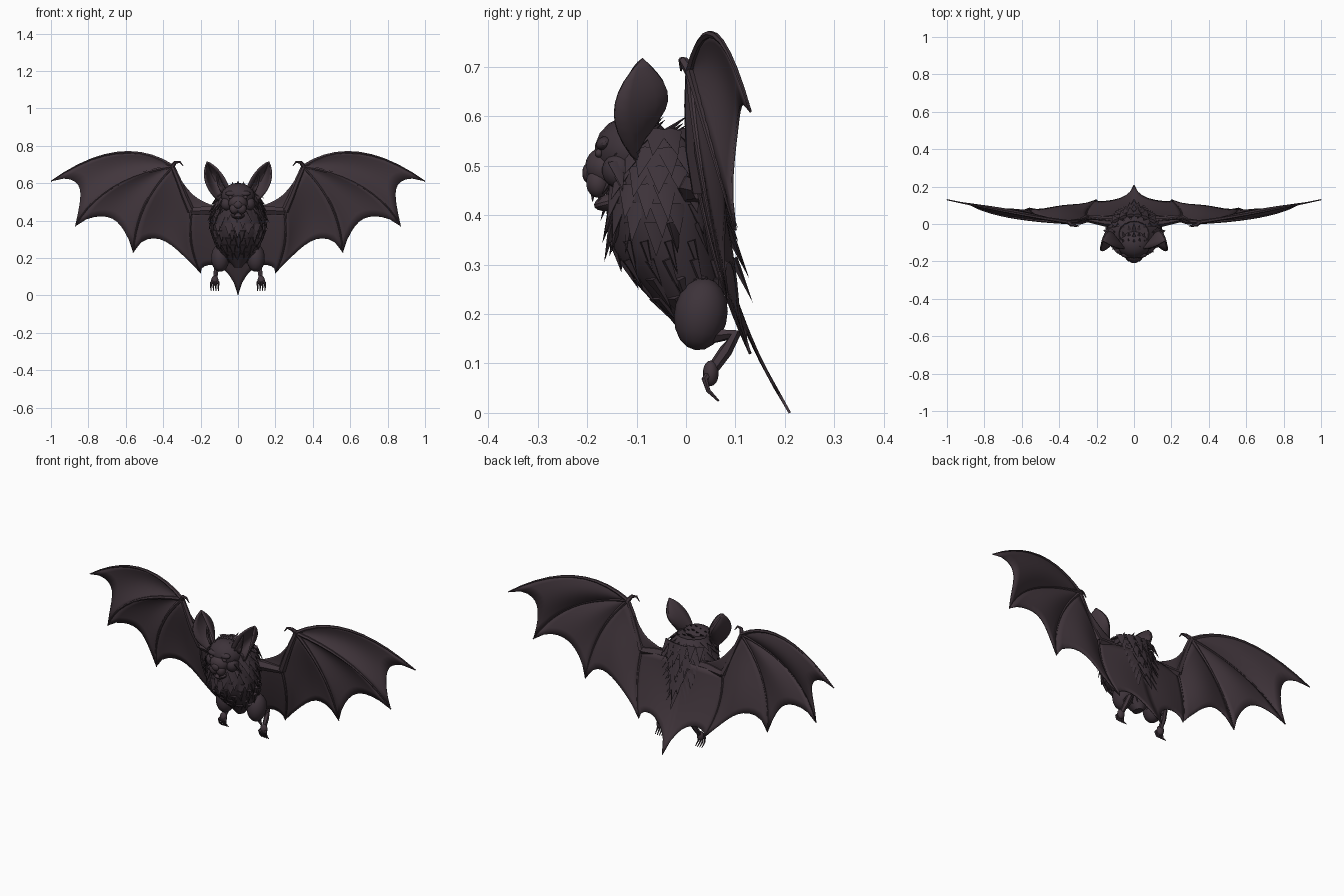
import bpy, bmesh, math, random
from mathutils import Vector as V, Matrix

random.seed(4)
cube = bpy.data.objects.get("Cube")
if cube:
    bpy.data.objects.remove(cube, do_unlink=True)


def material(name, rgb):
    m = bpy.data.materials.new(name)
    m.use_nodes = True
    m.diffuse_color = (*rgb, 1)
    bsdf = m.node_tree.nodes["Principled BSDF"]
    bsdf.inputs["Base Color"].default_value = (*rgb, 1)
    bsdf.inputs["Roughness"].default_value = .8
    return m


SKIN = material("dusky plum skin", (.054, .037, .046))
FUR = material("dark plum fur", (.047, .033, .042))


def finish(obj, mat, mirror=False, thick=0):
    obj.data.materials.clear()
    obj.data.materials.append(mat)
    bpy.ops.object.select_all(action='DESELECT')
    obj.select_set(True)
    bpy.context.view_layer.objects.active = obj
    bpy.ops.object.shade_smooth_by_angle(angle=math.radians(35))
    if thick:
        sol = obj.modifiers.new("thickness", 'SOLIDIFY')
        sol.thickness, sol.offset = thick, 0
    if mirror:
        obj.modifiers.new("mirror", 'MIRROR')
    return obj


def from_bmesh(name, bm, mat, **kw):
    bmesh.ops.recalc_face_normals(bm, faces=bm.faces)
    mesh = bpy.data.meshes.new(name)
    bm.to_mesh(mesh)
    bm.free()
    obj = bpy.data.objects.new(name, mesh)
    bpy.context.collection.objects.link(obj)
    return finish(obj, mat, **kw)


def rib(a, m, c):
    """Smooth arc from a through m to c."""
    a, m, c = V(a), V(m), V(c)
    k = 2 * m - (a + c) / 2
    return lambda t: a * (1 - t) ** 2 + k * 2 * t * (1 - t) + c * t * t


def panel(name, ra, rb, scallop, billow, mat=SKIN, n=10, thick=.005):
    """Membrane stretched between two ribs, with a scalloped free edge."""
    bm = bmesh.new()
    grid = []
    for i in range(n + 1):
        s = i / n
        reach = 1 - scallop * (4 * s * (1 - s)) ** .75
        row = []
        for j in range(n + 1):
            t = reach * j / n
            p = ra(t).lerp(rb(t), s)
            p.y += billow * math.sin(math.pi * s) * math.sin(math.pi * t)
            row.append(bm.verts.new(p))
        grid.append(row)
    for i in range(n):
        for j in range(n):
            bm.faces.new((grid[i][j], grid[i + 1][j], grid[i + 1][j + 1], grid[i][j + 1]))
    bmesh.ops.remove_doubles(bm, verts=bm.verts, dist=.0005)
    return from_bmesh(name, bm, mat, mirror=True, thick=thick)


def tube(name, pts, r0, r1, mat=SKIN, mirror=True):
    """Tapering bone along points."""
    cu = bpy.data.curves.new(name, 'CURVE')
    cu.dimensions, cu.bevel_depth, cu.bevel_resolution = '3D', 1, 1
    cu.use_fill_caps = True
    sp = cu.splines.new('POLY')
    sp.points.add(len(pts) - 1)
    for i, p in enumerate(pts):
        sp.points[i].co = (*p, 1)
        sp.points[i].radius = r0 + (r1 - r0) * i / (len(pts) - 1)
    obj = bpy.data.objects.new(name, cu)
    bpy.context.collection.objects.link(obj)
    bpy.ops.object.select_all(action='DESELECT')
    obj.select_set(True)
    bpy.context.view_layer.objects.active = obj
    bpy.ops.object.convert(target='MESH')
    return finish(bpy.context.object, mat, mirror=mirror)


def ellipsoid(name, at, size, mat=SKIN, mirror=False, tilt=0):
    bm = bmesh.new()
    mx = Matrix.Translation(at) @ Matrix.Rotation(tilt, 4, 'X') @ Matrix.Diagonal((*size, 1))
    bmesh.ops.create_uvsphere(bm, u_segments=14, v_segments=9, radius=1, matrix=mx)
    return from_bmesh(name, bm, mat, mirror=mirror)


def tuft(bm, root, way, length, width):
    """Flat pointed lock of fur."""
    way = V(way).normalized()
    mx = (Matrix.Translation(V(root) + way * length * .4) @ way.to_track_quat('Z', 'Y').to_matrix().to_4x4()
          @ Matrix.Diagonal((1, .4, 1, 1)))
    bmesh.ops.create_cone(bm, segments=5, radius1=width, radius2=0, depth=length, cap_ends=True, matrix=mx)


# Wing skeleton
wrist, elbow, shoulder = (.35, .01, .69), (.25, .03, .45), (.1, .02, .47)
finger_1 = rib(wrist, (.65, .06, .762), (1, .13, .61))
finger_2 = rib(wrist, (.67, .04, .58), (.87, .1, .37))
finger_3 = rib(wrist, (.5, .035, .48), (.56, .085, .23))
side_rib = rib(elbow, (.25, .07, .28), (.2, .13, .12))
spine = rib((0, .06, .47), (0, .09, .25), (0, .21, 0))
for i, f in enumerate((finger_1, finger_2, finger_3)):
    tube(f"finger_bone_{i + 1}", [f(t / 10) for t in range(11)], .011, .003)
tube("side_rib_bone", [side_rib(t / 8) for t in range(9)], .008, .003)
tube("forearm", [elbow, (.285, .015, .53), (.32, .01, .62), wrist], .02, .012)
tube("upper_arm", [(.06, .01, .45), (.16, .015, .455), elbow], .035, .02)
tube("thumb_claw", [wrist, (.335, -.005, .712), (.31, -.01, .714), (.293, -.01, .692)], .013, .002)

# Wing membranes
panel("outer_membrane", finger_1, finger_2, .17, .025)
panel("middle_membrane", finger_2, finger_3, .22, .025)
panel("inner_membrane", finger_3, side_rib, .27, .03)
panel("tail_membrane", side_rib, spine, .24, .01)
panel("front_membrane", rib(elbow, (.305, .015, .57), wrist), rib(elbow, (.175, .02, .46), shoulder), .35, .01)

# Torso: rings of height, depth centre, half width, half depth
RINGS = [(.15, .03, .02, .03), (.2, .015, .065, .055), (.26, -.01, .105, .085), (.33, -.04, .13, .11),
         (.4, -.045, .145, .108), (.46, -.05, .135, .105), (.52, -.05, .115, .095), (.57, -.05, .08, .065)]


def torso_point(z, a):
    for lo, hi in zip(RINGS, RINGS[1:]):
        if z <= hi[0]:
            break
    k = (z - lo[0]) / (hi[0] - lo[0])
    cy, rx, ry = (lo[i] + (hi[i] - lo[i]) * k for i in (1, 2, 3))
    return V((rx * math.sin(a), cy - ry * math.cos(a), z))


bm = bmesh.new()
SEG = 18
loops = [[bm.verts.new(torso_point(r[0], math.tau * i / SEG)) for i in range(SEG)] for r in RINGS]
for lo, hi in zip(loops, loops[1:]):
    for i in range(SEG):
        bm.faces.new((lo[i], lo[(i + 1) % SEG], hi[(i + 1) % SEG], hi[i]))
bm.faces.new(loops[0])
bm.faces.new(loops[-1])
from_bmesh("torso", bm, FUR)

# Body fur: close on the belly, bristling at the neck
bm = bmesh.new()
for row in range(10):
    z = .23 + row * .037
    flare = .08 + .05 * row
    count = 10 + min(row, 5)
    for i in range(count):
        a = math.tau * (i + .5 * (row % 2) + random.uniform(-.2, .2)) / count
        out = V((math.sin(a), -math.cos(a), 0))
        slope = torso_point(z - .03, a) - torso_point(z, a)
        tuft(bm, torso_point(z, a) - out * .004, slope.normalized() + out * flare,
             random.uniform(.06, .085), .026)
from_bmesh("body_fur", bm, FUR)

# Mane running down the back over the membrane
bm = bmesh.new()
for row in range(8):
    z = .54 - row * .033
    half = .1 - row * .009
    count = 6 - row // 2
    for i in range(count):
        u = 2 * i / (count - 1) - 1
        y = .05 + row * .007 - .03 * u * u
        tuft(bm, (u * half, y, z + random.uniform(-.01, .01)), (u * .25, .45, -1), random.uniform(.08, .1), .024)
from_bmesh("back_mane", bm, FUR)

# Head and face
ellipsoid("head", (0, -.105, .53), (.092, .08, .072), FUR)
ellipsoid("snout", (0, -.162, .495), (.052, .042, .044), SKIN, tilt=.5)
ellipsoid("upper_lip", (.02, -.178, .465), (.026, .024, .03), SKIN, mirror=True)
ellipsoid("nose_pad", (0, -.198, .485), (.022, .012, .02), SKIN)
ellipsoid("brow_ridge", (.035, -.165, .545), (.032, .018, .014), FUR, mirror=True, tilt=.5)
ellipsoid("cheek", (.06, -.135, .49), (.034, .035, .036), FUR, mirror=True)
ellipsoid("eye", (.04, -.176, .525), (.011, .008, .009), SKIN, mirror=True)
ellipsoid("lower_jaw", (0, -.147, .428), (.036, .04, .018), SKIN, tilt=.25)
tube("upper_fang", [(.02, -.188, .45), (.019, -.189, .428)], .006, .001)
tube("lower_fang", [(.015, -.174, .425), (.015, -.177, .446)], .005, .001)

# Head fur: crown and cheek ruff
bm = bmesh.new()
for row in range(4):
    for i in range(5):
        x = (i - 2) * .024
        tuft(bm, (x, -.145 + row * .037, .585 - abs(x) * .35 - .012 * (row % 3 == 0)),
             (x * 6, .5 + .1 * row, .6), random.uniform(.035, .055), .016)
for i in range(7):
    for side in (-1, 1):
        tuft(bm, (side * .085, -.14 + i * .014, .5 - .03 * (i % 3)), (side * .5, .2, -.8), .065, .02)
from_bmesh("head_fur", bm, FUR)

# Cupped ears
tip = (.165, -.09, .715)
panel("ear", rib((.045, -.13, .57), (.097, -.125, .66), tip), rib((.1, -.09, .5), (.172, -.145, .605), tip),
      0, .095, SKIN, thick=.008)
panel("inner_ear_fold", rib((.06, -.13, .56), (.09, -.13, .61), (.11, -.11, .66)),
      rib((.09, -.11, .55), (.11, -.12, .6), (.11, -.11, .66)), 0, .015, SKIN, n=5)

# Legs, feet and toes
ellipsoid("thigh", (.095, .03, .2), (.05, .054, .074), FUR, mirror=True, tilt=-.15)
ankle = (.122, .055, .09)
tube("shin", [(.1, .05, .155), (.112, .1, .158), (.118, .08, .125), ankle], .017, .012)
ellipsoid("foot", (.124, .05, .08), (.02, .016, .026), SKIN, mirror=True)
for i in range(4):
    x = .104 + i * .013
    tube(f"toe_{i + 1}", [ankle, (x, .038, .068), (x + .002, .045, .045), (x, .066, .024)], .009, .002)
